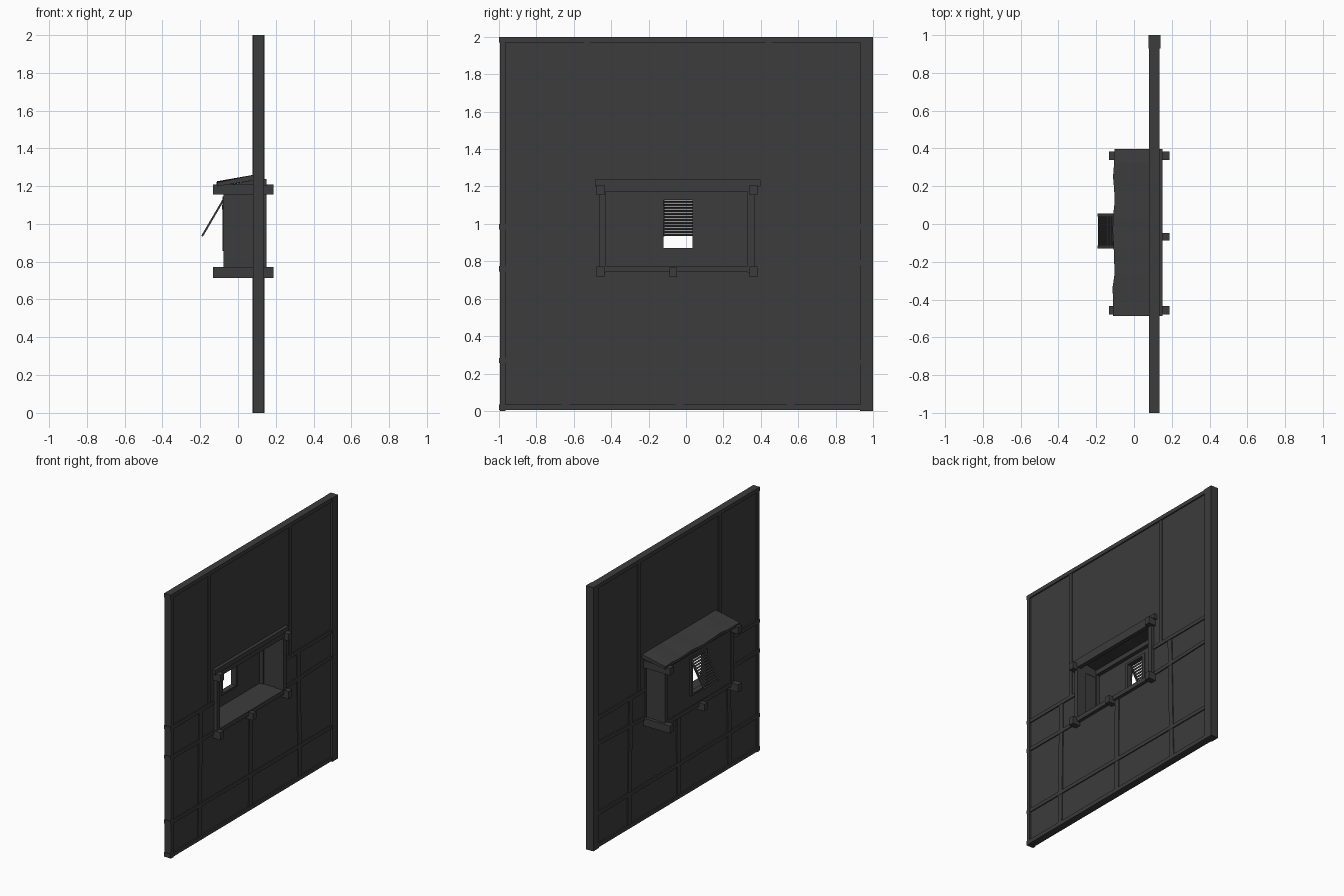
import bpy, bmesh, random
from math import atan2, hypot
from mathutils import Vector

if "Cube" in bpy.data.objects:
    bpy.data.objects.remove(bpy.data.objects["Cube"])

random.seed(4)
dark = bpy.data.materials.new("dark_timber")
dark.diffuse_color = (0.045, 0.045, 0.045, 1)
dark.use_nodes = True
dark.node_tree.nodes["Principled BSDF"].inputs["Base Color"].default_value = dark.diffuse_color


def extrude(name, pts, axis, lo, hi):
    """Extrude a polygon: axis 'x' takes (y, z) points, axis 'y' takes (x, z) points."""
    bm = bmesh.new()
    at = (lambda p, d: (d, p[0], p[1])) if axis == 'x' else (lambda p, d: (p[0], d, p[1]))
    a = [bm.verts.new(at(p, lo)) for p in pts]
    b = [bm.verts.new(at(p, hi)) for p in pts]
    bm.faces.new(a)
    bm.faces.new(b[::-1])
    for i in range(len(pts)):
        j = (i + 1) % len(pts)
        bm.faces.new((a[i], b[i], b[j], a[j]))
    bmesh.ops.recalc_face_normals(bm, faces=bm.faces)
    me = bpy.data.meshes.new(name)
    bm.to_mesh(me)
    bm.free()
    me.materials.append(dark)
    ob = bpy.data.objects.new(name, me)
    bpy.context.collection.objects.link(ob)
    return ob


def box(name, x, y, z):
    return extrude(name, [(y[0], z[0]), (y[1], z[0]), (y[1], z[1]), (y[0], z[1])], 'x', *x)


def cut(ob, x, y, z):
    c = box("cutter_" + ob.name, x, y, z)
    c.hide_render = True
    c.hide_viewport = True
    c.display_type = 'WIRE'
    m = ob.modifiers.new("opening", 'BOOLEAN')
    m.operation = 'DIFFERENCE'
    m.solver = 'EXACT'
    m.object = c


# Wall panel with the bay opening
panel = box("wall_panel", (0.09, 0.125), (-0.99, 0.97), (0.01, 1.99))
cut(panel, (0, 0.2), (-0.435, 0.335), (0.765, 1.2))

# Outer frame
box("corner_post", (0.078, 0.14), (0.93, 1.0), (0, 2))
box("edge_post", (0.08, 0.135), (-0.995, -0.965), (0, 1.97))
box("top_rail", (0.08, 0.135), (-1, 0.93), (1.97, 2.0))
box("bottom_rail", (0.08, 0.135), (-1, 0.93), (0.005, 0.035))

# Horizontal rails, slightly crooked: y0, z0, y1, z1
F = (0.08, 0.133)
H = 0.014
for name, y0, z0, y1, z1 in (("mid_rail_left", -1, .985, -.47, .985),
                             ("mid_rail_right", .36, .985, .93, .985),
                             ("sill_rail_left", -1, .76, -.45, .757),
                             ("sill_rail_right", .35, .772, .93, .792),
                             ("low_rail", -1, .27, .93, .262)):
    extrude(name, [(y0, z0 - H), (y1, z1 - H), (y1, z1 + H), (y0, z0 + H)], 'x', *F)

# Studs, slightly crooked: bottom centre, top centre, z range
for name, yb, yt, z0, z1 in (("stud_left", -.645, -.63, .02, .98),
                             ("stud_middle", -.035, -.03, .02, .75),
                             ("stud_right", .56, .54, .02, .98),
                             ("upper_stud_left", -.53, -.53, .99, 1.98),
                             ("upper_stud_right", .44, .44, .99, 1.98)):
    w = 0.021 if z0 < 0.5 else 0.016
    extrude(name, [(yb - w, z0), (yb + w, z0), (yt + w, z1), (yt - w, z1)], 'x', 0.082, 0.131)

# Bay sides, posts and projecting corner beams
for side, ya, yb in (("left", -.465, -.43), ("right", .33, .365)):
    mid = (ya + yb) / 2
    extrude("bay_side_" + side, [(-.06, .75), (.11, .75), (.11, 1.235), (-.06, 1.205)],
            'y', mid - .01, mid + .01)
    box("bay_outer_post_" + side, (-.078, -.02), (ya, yb), (.75, 1.18))
    box("bay_inner_post_" + side, (.08, .15), (ya, yb), (.74, 1.2))
    c = -.457 if side == "left" else .361
    box("bay_lower_beam_" + side, (-.133, .187), (c - .022, c + .022), (.715, .772))
    box("bay_upper_beam_" + side, (-.133, .187), (c - .022, c + .022), (1.155, 1.208))
box("bay_middle_bracket", (-.12, .187), (-.088, -.048), (.715, .768))

# Bay floor, lintels and front wall
box("bay_floor", (-.075, .15), (-.45, .35), (.742, .775))
box("outer_lintel", (-.078, -.02), (-.46, .36), (1.175, 1.21))
box("inner_lintel", (.12, .152), (-.46, .36), (1.172, 1.205))
box("inner_cap_board", (.10, .15), (-.487, .397), (1.2, 1.238))
front = box("bay_front", (-.072, -.05), (-.45, .35), (.75, 1.2))
cut(front, (-.12, 0), (-.125, .04), (.87, 1.135))

# Window frame
for name, y, z in (("window_jamb_left", (-.145, -.12), (.86, 1.145)),
                   ("window_jamb_right", (.035, .06), (.86, 1.145)),
                   ("window_head", (-.12, .035), (1.128, 1.145)),
                   ("window_sill", (-.12, .035), (.857, .872))):
    box(name, (-.083, -.043), y, z)

# Propped louvre shutter, hinged at the window head
top, tip = Vector((-.07, 1.14)), Vector((-.19, .935))
d = (tip - top).normalized()
n = Vector((-d.y, d.x)) * .005
for name, y0, y1 in (("shutter_stile_left", -.13, -.115), ("shutter_stile_right", .04, .055)):
    extrude(name, [top + n, tip + n, tip - n, top - n], 'y', y0, y1)
for i in range(13):
    p = top.lerp(tip, (i + .5) / 13)
    e = d * .0062
    k = n * .45
    extrude(f"shutter_slat_{i + 1}", [p - e + k, p + e + k, p + e - k, p - e - k], 'y', -.118, .043)
# Prop stick holding the shutter open
extrude("shutter_prop", [(-.086, 1.1), (-.08, 1.1), (-.07, 1.01), (-.076, 1.01)], 'y', -.122, -.114)

# Lean-to roof with an uneven eave
N = 12
bm = bmesh.new()
rows = []
for i in range(N + 1):
    y = -.487 + .884 * i / N
    x = -.108 + random.uniform(-.007, .006)
    zt = 1.222 + random.uniform(-.004, .004)
    rows.append([bm.verts.new(v) for v in ((x, y, zt - .02), (x, y, zt),
                                           (.095, y, 1.262), (.095, y, 1.232))])
for a, b in zip(rows, rows[1:]):
    for j in range(4):
        k = (j + 1) % 4
        bm.faces.new((a[j], a[k], b[k], b[j]))
bm.faces.new(rows[0])
bm.faces.new(rows[-1][::-1])
bmesh.ops.recalc_face_normals(bm, faces=bm.faces)
me = bpy.data.meshes.new("bay_roof")
bm.to_mesh(me)
bm.free()
me.materials.append(dark)
bpy.context.collection.objects.link(bpy.data.objects.new("bay_roof", me))
